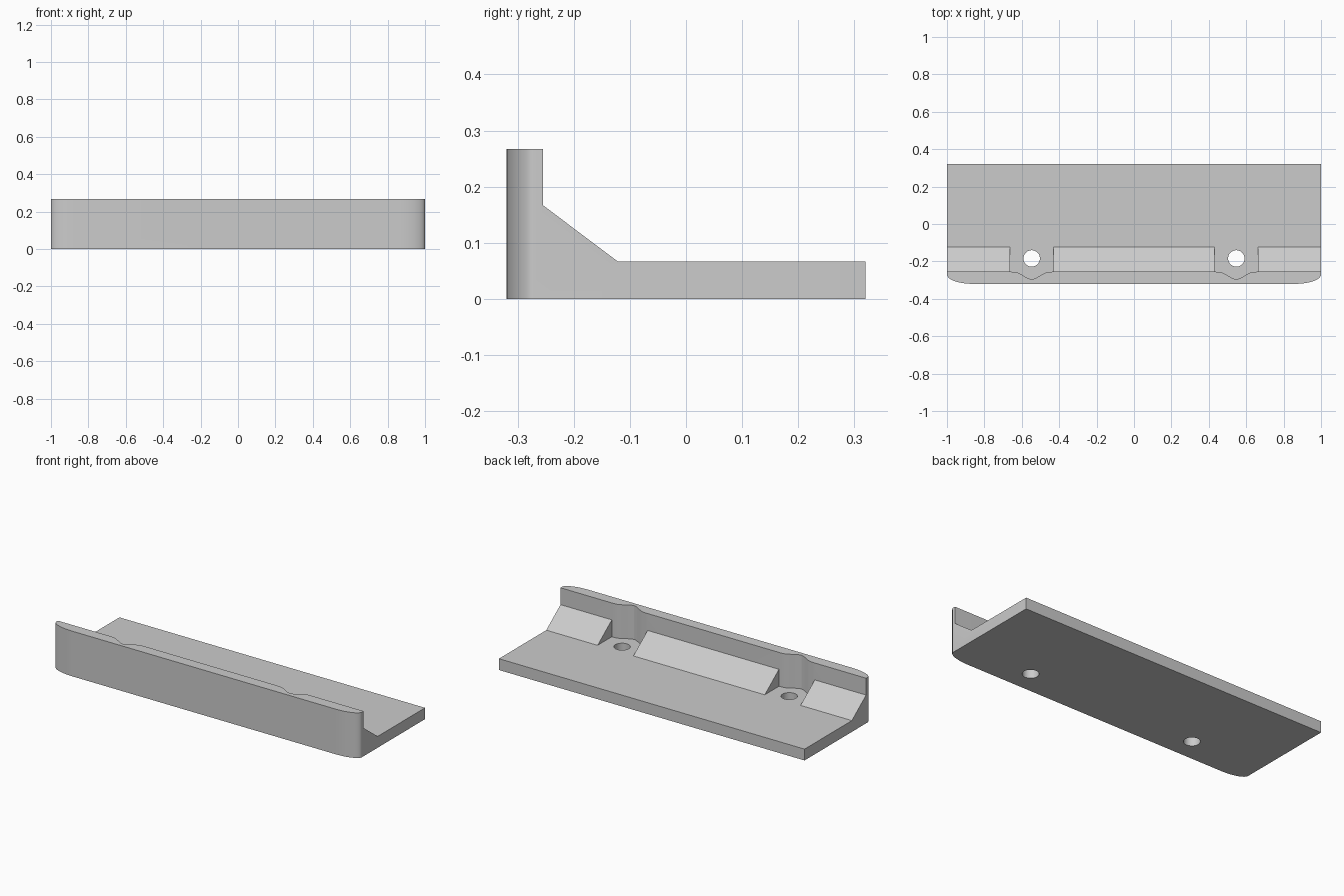
import bpy
import bmesh
import math

cube = bpy.data.objects.get("Cube")
if cube:
    bpy.data.objects.remove(cube, do_unlink=True)

BACK, FRONT, INNER = 0.32, -0.32, -0.255
DECK, TOP = 0.067, 0.267
HOLE_X, HOLE_Y, HOLE_R = 0.547, -0.184, 0.044

grey = bpy.data.materials.new("plain grey")
grey.use_nodes = True
colour = (0.6, 0.6, 0.6, 1)
grey.diffuse_color = colour
grey.node_tree.nodes["Principled BSDF"].inputs["Base Color"].default_value = colour


def prism(name, points, direction):
    """Extrude a closed outline of 3D points along a direction."""
    bm = bmesh.new()
    face = bm.faces.new([bm.verts.new(p) for p in points])
    side = bmesh.ops.extrude_face_region(bm, geom=[face])["geom"]
    moved = [v for v in side if isinstance(v, bmesh.types.BMVert)]
    bmesh.ops.translate(bm, verts=moved, vec=direction)
    bmesh.ops.recalc_face_normals(bm, faces=bm.faces)
    mesh = bpy.data.meshes.new(name)
    bm.to_mesh(mesh)
    bm.free()
    mesh.materials.append(grey)
    obj = bpy.data.objects.new(name, mesh)
    bpy.context.collection.objects.link(obj)
    return obj


def cut(target, cutter, operation):
    """Apply a boolean and discard the cutter."""
    bpy.ops.object.select_all(action="DESELECT")
    bpy.context.view_layer.objects.active = target
    target.select_set(True)
    mod = target.modifiers.new(cutter.name, "BOOLEAN")
    mod.operation, mod.object, mod.solver = operation, cutter, "EXACT"
    bpy.ops.object.modifier_apply(modifier=mod.name)
    bpy.data.objects.remove(cutter, do_unlink=True)


# Side section: flat deck, sloped fillet and upright lip
section = [(FRONT, 0), (BACK, 0), (BACK, DECK), (-0.122, DECK),
           (INNER, 0.167), (INNER, TOP), (FRONT, TOP)]
bracket = prism("ledge_bracket", [(-1, y, z) for y, z in section], (2, 0, 0))

# Plan outline rounds the two front corners
arc = [math.radians(a) for a in range(0, 91, 6)]
right_corner = [(0.86 + 0.14 * math.cos(a), -0.27 - 0.05 * math.sin(a)) for a in arc]
left_corner = [(-x, y) for x, y in reversed(right_corner)]
plan = [(1, 0.5)] + right_corner + left_corner + [(-1, 0.5)]
cut(bracket, prism("plan_cutter", [(x, y, -0.1) for x, y in plan], (0, 0, 1)), "INTERSECT")

# Screw pockets with a soft pointed recess in the lip, and through holes
half = [(0.117, INNER), (0.09, -0.256), (0.075, -0.26), (0.06, -0.267),
        (0.035, -0.282), (0.018, -0.291)]
recess = half + [(0, -0.296)] + [(-x, y) for x, y in reversed(half)]
pocket = [(0.117, -0.1)] + recess + [(-0.117, -0.1)]
circle = [math.tau * i / 40 for i in range(40)]
for side in (-1, 1):
    x0 = side * HOLE_X
    cut(bracket, prism("pocket_cutter", [(x0 + x, y, DECK) for x, y in pocket],
                       (0, 0, 0.5)), "DIFFERENCE")
    ring = [(x0 + HOLE_R * math.cos(a), HOLE_Y + HOLE_R * math.sin(a), -0.1) for a in circle]
    cut(bracket, prism("hole_cutter", ring, (0, 0, 0.3)), "DIFFERENCE")

bpy.ops.object.shade_smooth_by_angle(angle=math.radians(25))
